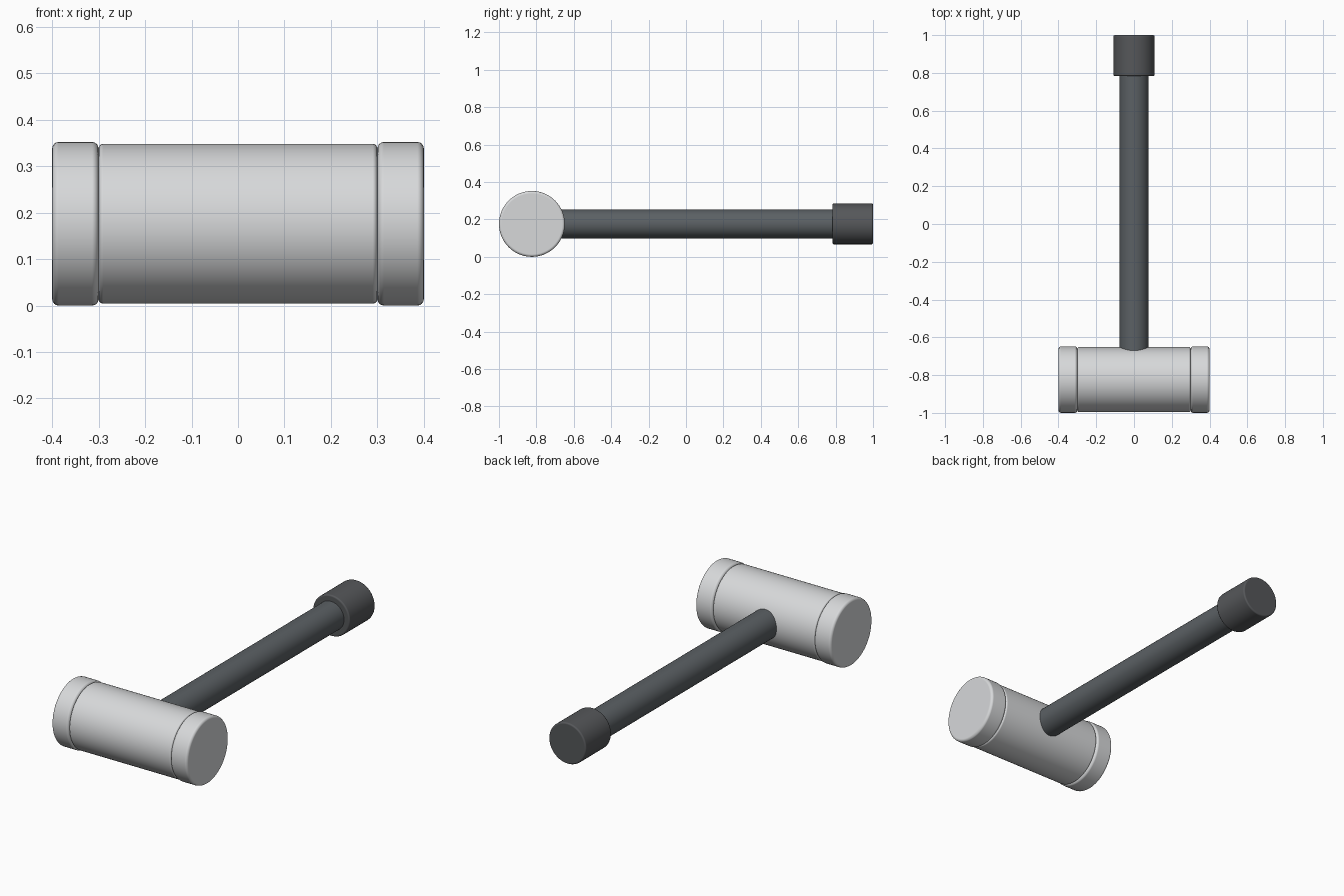
import bpy
import math

cube = bpy.data.objects.get("Cube")
if cube:
    bpy.data.objects.remove(cube, do_unlink=True)

HEAD_Y = -0.824
AXIS_Z = 0.176


def material(name, rgb):
    mat = bpy.data.materials.new(name)
    mat.use_nodes = True
    colour = (*rgb, 1)
    mat.diffuse_color = colour
    mat.node_tree.nodes["Principled BSDF"].inputs["Base Color"].default_value = colour
    return mat


def rounded_cylinder(name, radius, start, end, axis, offset, bevel, mat):
    """Cylinder along x or y, from start to end, with rounded rims."""
    middle = (start + end) / 2
    if axis == "x":
        location, rotation = (middle, offset, AXIS_Z), (0, math.pi / 2, 0)
    else:
        location, rotation = (offset, middle, AXIS_Z), (math.pi / 2, 0, 0)
    bpy.ops.mesh.primitive_cylinder_add(
        vertices=64, radius=radius, depth=end - start,
        location=location, rotation=rotation)
    obj = bpy.context.object
    obj.name = name
    obj.data.materials.append(mat)
    bpy.ops.object.shade_smooth_by_angle(angle=math.radians(35))
    if bevel:
        mod = obj.modifiers.new("Rounded rims", "BEVEL")
        mod.width = bevel
        mod.segments = 4
        mod.limit_method = "ANGLE"
        mod.angle_limit = math.radians(40)
        mod.harden_normals = True
    return obj


light_metal = material("light grey metal", (0.68, 0.69, 0.70))
dark_shaft = material("dark slate grey", (0.105, 0.118, 0.128))
dark_grip = material("dark grey", (0.092, 0.096, 0.102))

# Hammer head: barrel and a striking cap on each end
rounded_cylinder("head_barrel", 0.172, -0.3, 0.3, "x", HEAD_Y, 0.01, light_metal)
rounded_cylinder("left_cap", 0.176, 0.3, 0.4, "x", HEAD_Y, 0.014, light_metal)
rounded_cylinder("right_cap", 0.176, -0.4, -0.3, "x", HEAD_Y, 0.014, light_metal)

# Handle running into the barrel, with a pommel at the far end
rounded_cylinder("handle", 0.077, HEAD_Y, 0.9, "y", 0, 0, dark_shaft)
rounded_cylinder("pommel", 0.109, 0.783, 1.0, "y", 0, 0.008, dark_grip)
